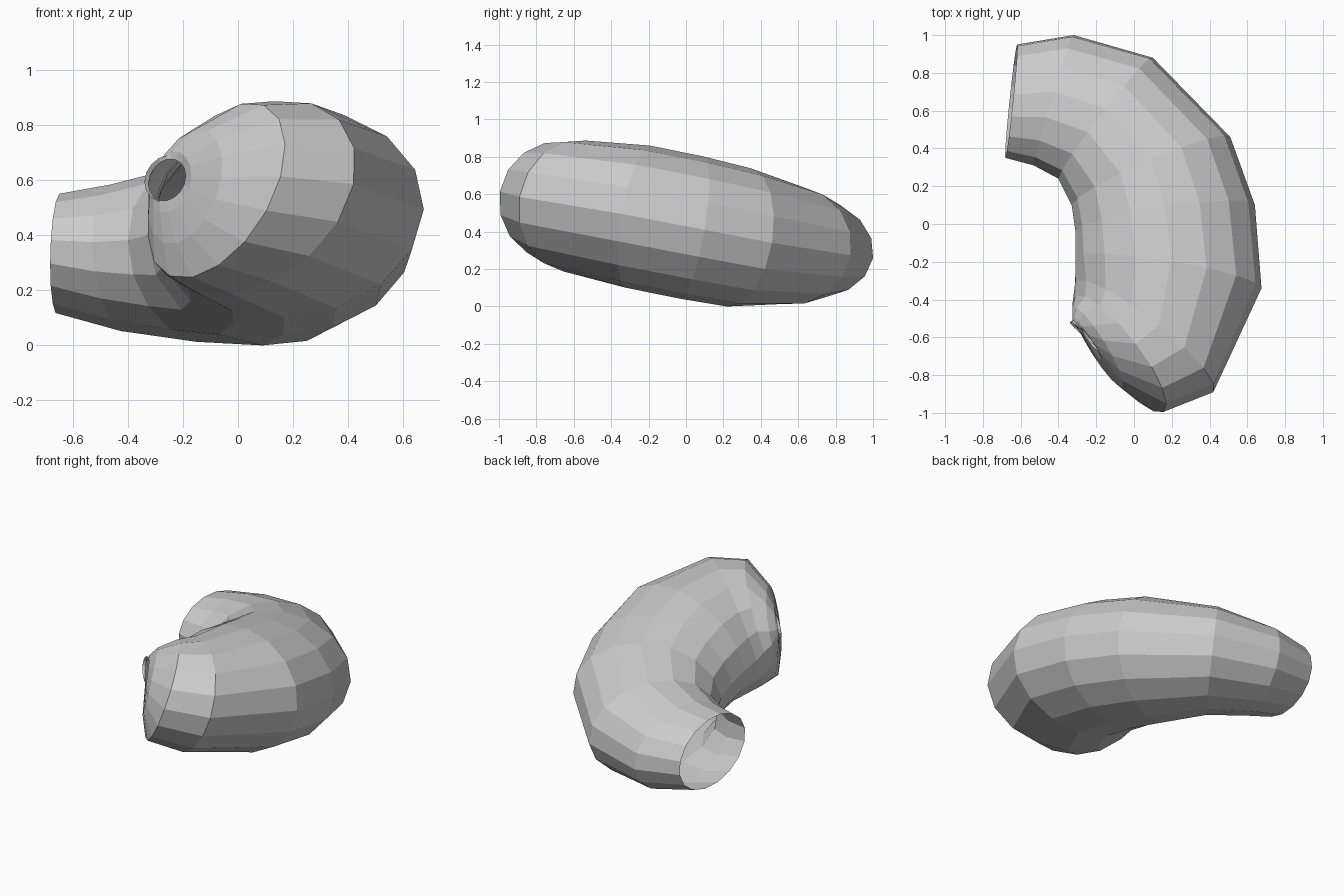
import bpy, bmesh, math
from mathutils import Vector

if "Cube" in bpy.data.objects:
    bpy.data.objects.remove(bpy.data.objects["Cube"], do_unlink=True)

# Single grey surface colour
grey = bpy.data.materials.new("soft_grey")
grey.use_nodes = True
colour = (0.6, 0.6, 0.6, 1)
grey.diffuse_color = colour
grey.node_tree.nodes["Principled BSDF"].inputs["Base Color"].default_value = colour

SIDES = 16
SLOPE = -0.168   # the curved body lies on a plane that rises to the front

# Cross-sections: outer x, y, inner x, y, half thickness, sideways lean, lift
SECTIONS = [
    (-.62, .95, -.68, .35, .215, .06, .01),
    (-.32, 1.0, -.53, .31, .265, 0, -.005),
    (.10, .88, -.40, .24, .315, 0, -.01),
    (.51, .46, -.33, .10, .37, 0, -.015),
    (.64, .10, -.31, -.04, .38, 0, -.005),
    (.675, -.34, -.31, -.18, .38, .04, .005),
    (.42, -.89, -.31, -.30, .35, .22, .005),
    (.155, -.995, -.31, -.38, .315, .28, .015),
    (-.06, -.86, -.325, -.44, .205, .15, .035),
    (-.17, -.72, -.325, -.49, .11, .05, .06),
    (-.19, -.67, -.325, -.51, .075, .02, .07),
    (-.17, -.66, -.34, -.52, .085, 0, .075),
]


def add_ring(bm, ox, oy, ix, iy, half, lean, lift):
    """Elliptical cross-section between the outer and inner bend."""
    outer = Vector((ox, oy, .44 + SLOPE * oy + lift))
    inner = Vector((ix, iy, .44 + SLOPE * iy + lift))
    centre, across = (outer + inner) / 2, (outer - inner) / 2
    up = Vector((lean, -SLOPE, 1)) * half
    ring = []
    for i in range(SIDES):
        a = math.tau * i / SIDES
        ring.append(bm.verts.new(centre + across * math.cos(a) + up * math.sin(a)))
    return ring


# Hollow curved pouch, open at both ends
bm = bmesh.new()
rings = [add_ring(bm, *s) for s in SECTIONS]
for a, b in zip(rings, rings[1:]):
    for i in range(SIDES):
        j = (i + 1) % SIDES
        bm.faces.new((a[i], b[i], b[j], a[j]))
bmesh.ops.recalc_face_normals(bm, faces=bm.faces)

# Make sure the walls of the open tube face outward
start = sum((v.co for v in rings[4]), Vector()) / SIDES
face = rings[4][0].link_faces[0]
if face.normal.dot(rings[4][0].co - start) < 0:
    bmesh.ops.reverse_faces(bm, faces=bm.faces)

mesh = bpy.data.meshes.new("curved_pouch")
bm.to_mesh(mesh)
bm.free()
mesh.materials.append(grey)
pouch = bpy.data.objects.new("curved_pouch", mesh)
bpy.context.collection.objects.link(pouch)

# Rest on the ground
low = min(v.co.z for v in mesh.vertices)
for v in mesh.vertices:
    v.co.z -= low
